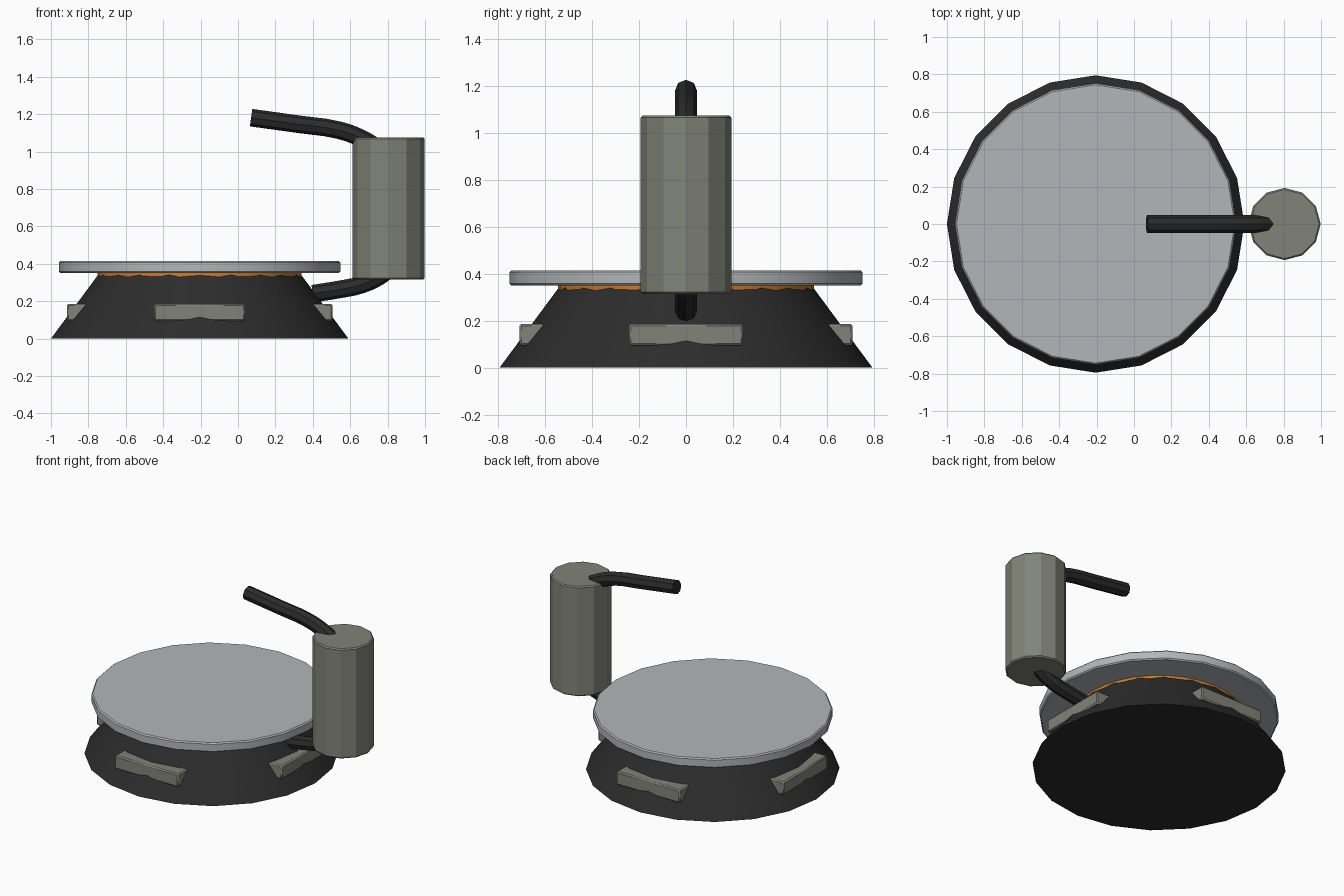
import bpy
import math

if "Cube" in bpy.data.objects:
    bpy.data.objects.remove(bpy.data.objects["Cube"], do_unlink=True)


def material(name, colour):
    mat = bpy.data.materials.new(name)
    mat.use_nodes = True
    mat.diffuse_color = (*colour, 1)
    mat.node_tree.nodes["Principled BSDF"].inputs["Base Color"].default_value = (*colour, 1)
    return mat


black = material("black rubber", (0.025, 0.025, 0.025))
steel = material("pale steel", (0.45, 0.47, 0.48))
olive = material("olive grey", (0.22, 0.23, 0.19))
orange = material("orange", (0.60, 0.20, 0.03))

CENTRE = -0.205


def finish(obj, name, mat, bevel=0):
    obj.name = name
    obj.data.materials.append(mat)
    bpy.ops.object.shade_smooth_by_angle(angle=math.radians(25))
    if bevel:
        mod = obj.modifiers.new("Bevel", "BEVEL")
        mod.width = bevel
        mod.segments = 1
        mod.limit_method = "ANGLE"
        mod.angle_limit = math.radians(60)
    return obj


def drum(name, x, r_low, r_high, z_low, z_high, sides, mat, bevel=0):
    bpy.ops.mesh.primitive_cone_add(
        vertices=sides, radius1=r_low, radius2=r_high, depth=z_high - z_low,
        location=(x, 0, (z_low + z_high) / 2))
    return finish(bpy.context.object, name, mat, bevel)


def tube(name, points, mat):
    curve = bpy.data.curves.new(name, "CURVE")
    curve.dimensions = "3D"
    curve.bevel_depth = 0.047
    curve.bevel_resolution = 2
    curve.resolution_u = 3
    curve.use_fill_caps = True
    spline = curve.splines.new("BEZIER")
    spline.bezier_points.add(len(points) - 1)
    for bp, (x, z) in zip(spline.bezier_points, points):
        bp.co = (x, 0, z)
        bp.handle_left_type = bp.handle_right_type = "AUTO"
    obj = bpy.data.objects.new(name, curve)
    bpy.context.collection.objects.link(obj)
    bpy.ops.object.select_all(action="DESELECT")
    obj.select_set(True)
    bpy.context.view_layer.objects.active = obj
    bpy.ops.object.convert(target="MESH")
    finish(bpy.context.object, name, mat)


# Stacked round body: sloping base, glowing ring, top plate
drum("base", CENTRE, 0.795, 0.536, 0, 0.35, 20, black)
drum("inner_ring", CENTRE, 0.545, 0.545, 0.28, 0.36, 32, orange)
drum("top_plate", CENTRE, 0.752, 0.752, 0.35, 0.415, 20, steel, 0.008)

# Side canister
drum("canister", 0.805, 0.193, 0.193, 0.315, 1.075, 12, olive, 0.008)

# Hoses above and below the canister
tube("upper_hose", [(0.07, 1.181), (0.33, 1.145), (0.54, 1.114), (0.66, 1.07), (0.76, 1.01)], black)
tube("lower_hose", [(0.40, 0.24), (0.55, 0.264), (0.66, 0.288), (0.76, 0.335), (0.84, 0.40)], black)

# Four straight pads sunk into the sloping base
for i, side in enumerate(("left", "back", "right", "front")):
    a = i * math.pi / 2
    bpy.ops.mesh.primitive_cube_add(
        size=1, location=(CENTRE + 0.63 * math.cos(a), 0.63 * math.sin(a), 0.14),
        rotation=(0, 0, a))
    pad = bpy.context.object
    pad.scale = (0.16, 0.486, 0.092)
    bpy.ops.object.transform_apply(location=False, rotation=False, scale=True)
    finish(pad, side + "_pad", olive, 0.008)
